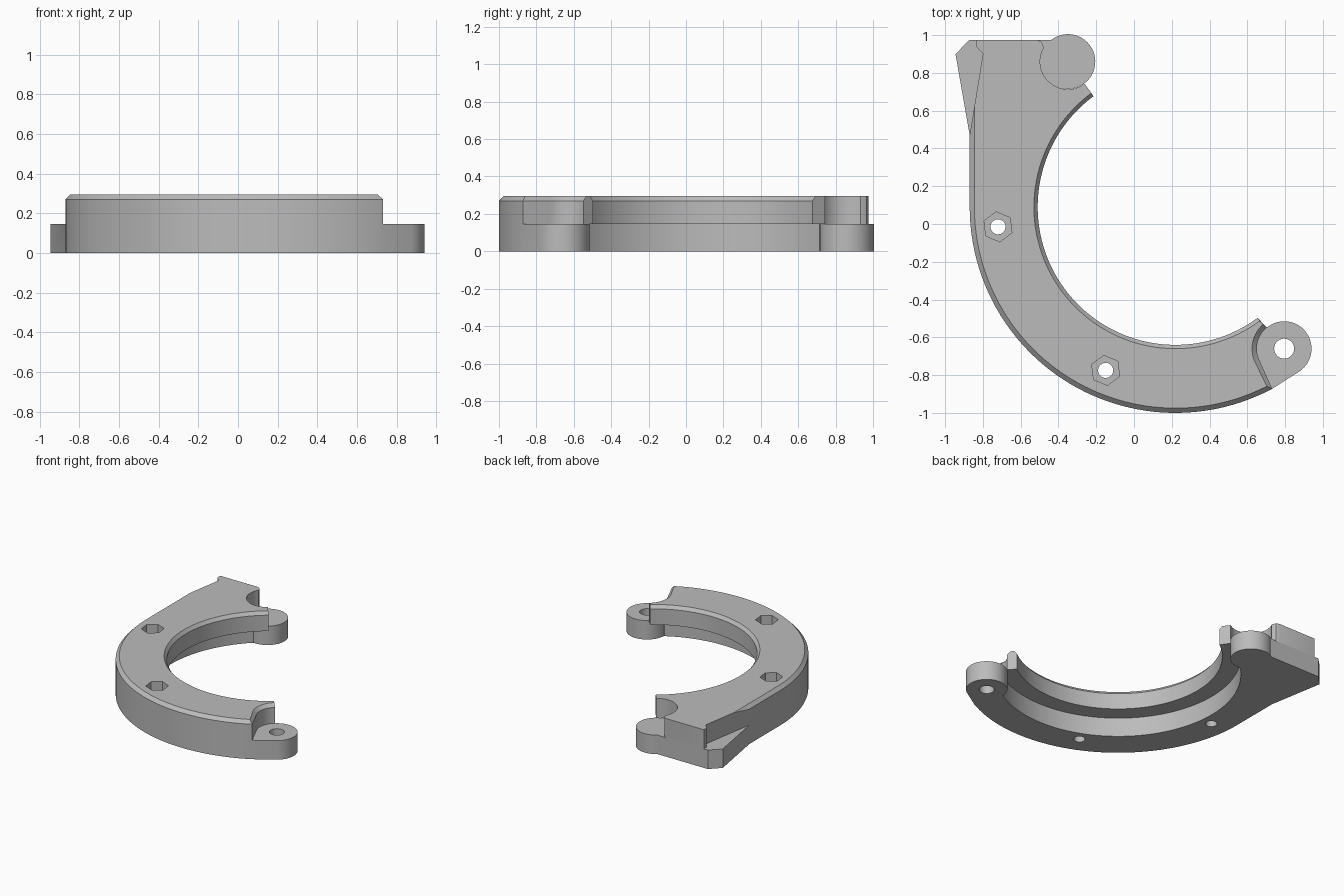
import bpy, bmesh, math

if "Cube" in bpy.data.objects:
    bpy.data.objects.remove(bpy.data.objects["Cube"])

CX, CY = 0.22, 0.09          # ring centre
TAB = (0.795, -0.66)         # drilled pivot tab
KNOB = (-0.35, 0.86)         # plain round knuckle
STEP, SHOULDER, TOP = 0.147, 0.27, 0.295

grey = bpy.data.materials.new("grey")
grey.diffuse_color = (0.5, 0.5, 0.5, 1)
grey.use_nodes = True
grey.node_tree.nodes["Principled BSDF"].inputs["Base Color"].default_value = grey.diffuse_color


def arc(c, r, a0, a1, n):
    """Points on an arc, angles in degrees."""
    angles = [math.radians(a0 + (a1 - a0) * i / n) for i in range(n + 1)]
    return [(c[0] + r * math.cos(a), c[1] + r * math.sin(a)) for a in angles]


def loft(name, layers):
    """Solid through matching outlines, given as (z, points)."""
    bm = bmesh.new()
    loops = [[bm.verts.new((x, y, z)) for x, y in pts] for z, pts in layers]
    bm.faces.new(loops[0][::-1])
    bm.faces.new(loops[-1])
    n = len(loops[0])
    for a, b in zip(loops, loops[1:]):
        for i in range(n):
            j = (i + 1) % n
            bm.faces.new((a[i], a[j], b[j], b[i]))
    bmesh.ops.recalc_face_normals(bm, faces=bm.faces)
    me = bpy.data.meshes.new(name)
    bm.to_mesh(me)
    bm.free()
    me.materials.append(grey)
    ob = bpy.data.objects.new(name, me)
    bpy.context.collection.objects.link(ob)
    return ob


def boolean(ob, other, operation):
    bpy.context.view_layer.objects.active = ob
    mod = ob.modifiers.new(operation.lower(), 'BOOLEAN')
    mod.operation, mod.solver, mod.object = operation, 'EXACT', other
    bpy.ops.object.modifier_apply(modifier=mod.name)
    bpy.data.objects.remove(other)


# Lower level: wide ring, tab, knuckle and flared heel
lower = [(-0.87, 0.47)]
lower += arc((CX, CY), 1.09, 180, 298, 48)
lower += arc(TAB, 0.145, -57, 180, 32)
lower += arc((CX, CY), 0.86, 299.5, 133.2, 64)
lower += arc(KNOB, 0.145, -97, 127.5, 32)
lower += [(-0.87, 0.975), (-0.945, 0.9)]
bracket = loft("clamp_half", [(0, lower), (STEP, lower)])


# Upper level: inner lip, clearance cuts and chamfered rims
def upper(c, lip):
    o = 1.09 - c
    pts = [(-0.835, 0.975), (-0.835, 0.94), (-0.80, 0.9),
           (CX - o, 0.47 + c * 6.14)]
    pts += arc((CX, CY), o, 180, 298 - c * 40, 48)
    pts += arc(TAB, 0.145 + c, 206.5, 129.6 + c * 56, 16)
    pts += arc((CX, CY), lip, 306.5, 126.5, 72)
    pts += arc(KNOB, 0.147, -53, -210, 24)
    pts += [(-0.483, 0.95), (-0.492, 0.966), (-0.515, 0.975)]
    return pts


ring = loft("upper_ring", [(STEP, upper(0, 0.73)), (SHOULDER, upper(0, 0.73)),
                           (TOP, upper(0.025, 0.75))])
boolean(bracket, ring, 'UNION')

# Bolt holes with hexagonal nut pockets
for c in ((-0.72, -0.015), (-0.15, -0.775)):
    for r, n, z0 in ((0.04, 24, -0.1), (0.08, 6, 0.17)):
        pts = arc(c, r, 97, 457, n)[:-1]
        boolean(bracket, loft("cutter", [(z0, pts), (0.4, pts)]), 'DIFFERENCE')

# Pivot hole in the tab
pts = arc(TAB, 0.053, 0, 360, 32)[:-1]
boolean(bracket, loft("cutter", [(-0.1, pts), (0.4, pts)]), 'DIFFERENCE')

bracket.select_set(True)
bpy.context.view_layer.objects.active = bracket
bpy.ops.object.shade_smooth_by_angle(angle=math.radians(25))
